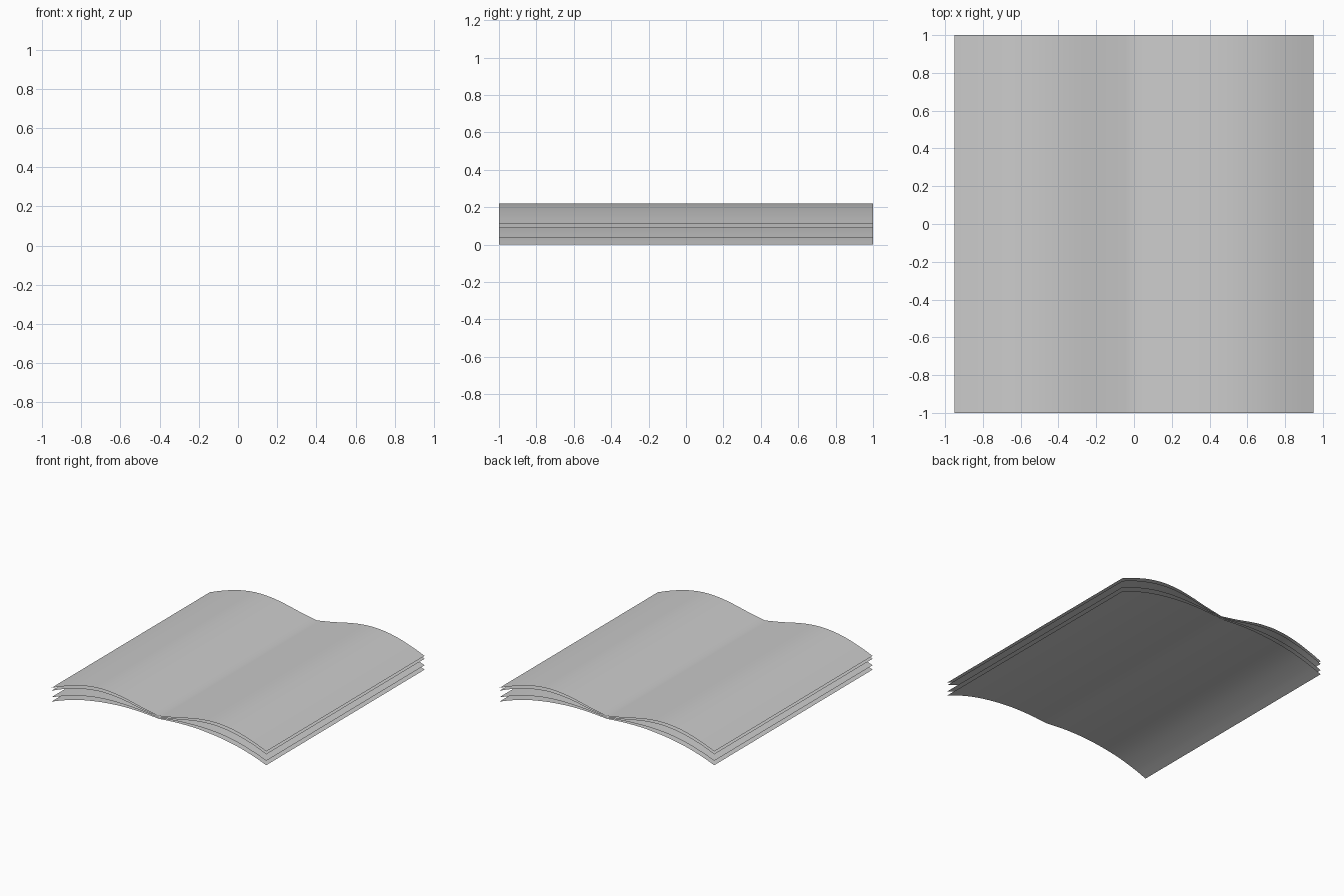
import bpy, bmesh

if "Cube" in bpy.data.objects:
    bpy.data.objects.remove(bpy.data.objects["Cube"])

# Half profiles of the sheets of an open book: shared x stations, heights per sheet
XS = [0, .15, .3, .42, .55, .7, .85, .95]
SHEETS = {
    "top_page": [.14, .167, .2, .217, .219, .196, .150, .111],
    "upper_page": [.132, .155, .183, .196, .195, .171, .128, .088],
    "lower_page": [.125, .142, .15, .15, .141, .115, .072, .036],
    "bottom_page": [.118, .129, .131, .124, .109, .081, .038, .001],
}


def smooth_profile(pts, steps=3):
    """Hermite curve through the profile points."""
    n = len(pts)
    slope = [(pts[min(i + 1, n - 1)][1] - pts[max(i - 1, 0)][1]) /
             (pts[min(i + 1, n - 1)][0] - pts[max(i - 1, 0)][0]) for i in range(n)]
    out = []
    for i in range(n - 1):
        (x0, z0), (x1, z1) = pts[i], pts[i + 1]
        h = x1 - x0
        for k in range(steps):
            t = k / steps
            z = ((2*t**3 - 3*t**2 + 1) * z0 + (t**3 - 2*t**2 + t) * h * slope[i]
                 + (3*t**2 - 2*t**3) * z1 + (t**3 - t**2) * h * slope[i + 1])
            out.append((x0 + h * t, z))
    return out + [pts[-1]]


def make_sheet(name, heights):
    bm = bmesh.new()
    rows = [[bm.verts.new((x, y, z)) for y in (-1, 1)]
            for x, z in smooth_profile(list(zip(XS, heights)))]
    for a, b in zip(rows, rows[1:]):
        bm.faces.new((a[0], b[0], b[1], a[1])).smooth = True
    mesh = bpy.data.meshes.new(name)
    bm.to_mesh(mesh)
    bm.free()
    obj = bpy.data.objects.new(name, mesh)
    bpy.context.collection.objects.link(obj)
    # Left half of the spread
    obj.modifiers.new("mirror", "MIRROR").use_axis[0] = True


for name, heights in SHEETS.items():
    make_sheet(name, heights)
